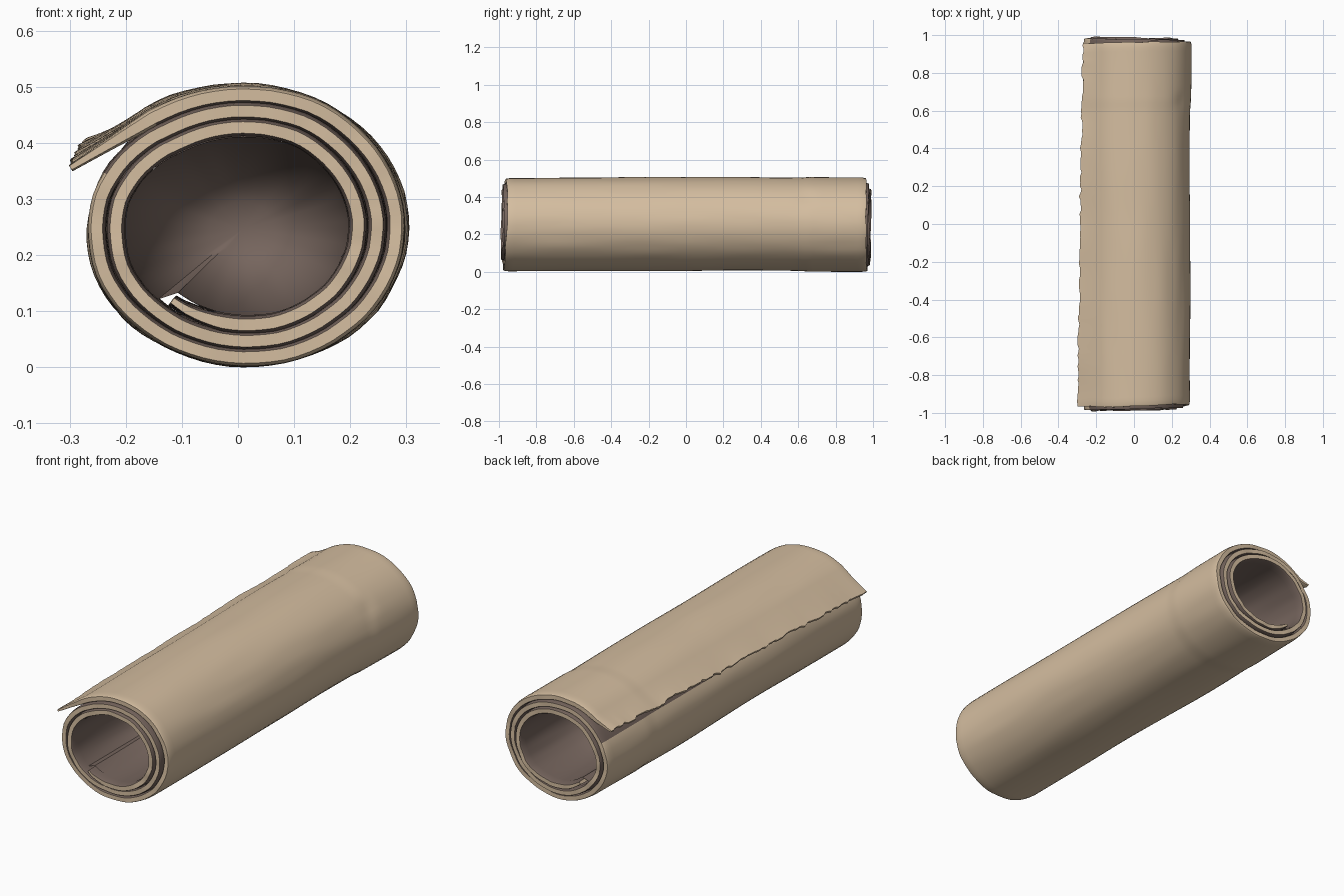
import bpy, bmesh, math
from mathutils import Vector, noise

if "Cube" in bpy.data.objects:
    bpy.data.objects.remove(bpy.data.objects["Cube"])

CX, CZ = 0.009, 0.247             # axis of the roll
A0, A1, SPAN = 230, 1205, 1000    # spiral start, start of loose flap, reference span (degrees)
THICK = 0.031


def material(name, rgb):
    m = bpy.data.materials.new(name)
    m.diffuse_color = (*rgb, 1)
    m.use_nodes = True
    m.node_tree.nodes["Principled BSDF"].inputs["Base Color"].default_value = m.diffuse_color
    return m


tan = material("tan parchment", (0.66, 0.51, 0.35))
brown = material("dark brown inside", (0.18, 0.13, 0.11))


def n3(x, y, z):
    return noise.noise(Vector((x, y, z)))


def spiral(deg, y):
    """Mid-surface point and outward normal (x, z) of the rolled sheet."""
    a, f = math.radians(deg), (deg - A0) / SPAN
    c, s = math.cos(a), math.sin(a)
    w = 0.008 * n3(c * 1.3, s * 1.3, y * 1.5) + 0.002 * n3(c * 5, s * 5, y * 3)
    w += 0.002 * max(-1, min(1, (y - 0.63) / 0.03))                 # faint crease ring
    w -= 0.006 * math.exp(-((y - 0.65) / 0.04) ** 2 - ((deg % 360 - 35) / 10) ** 2)  # dent
    rx, rz = 0.197 + 0.094 * f + w, 0.167 + 0.081 * f + w * 0.7
    n = Vector((rz * c, rx * s)).normalized()
    return Vector((CX + rx * c, CZ + rz * s)), n


def half_length(deg, side):
    """Layer ends are ragged and the inner turns stick out further."""
    f = (deg - A0) / SPAN
    a = math.radians(deg)
    base = 0.982 - 0.024 * f ** 3 - 0.006 * math.cos(a)
    return base + 0.012 * n3(f * 9, side * 3.1, 0.4) + 0.005 * n3(f * 60, side * 7.7, 2.0)


def finish(bm, name, mats):
    me = bpy.data.meshes.new(name)
    bm.to_mesh(me)
    bm.free()
    ob = bpy.data.objects.new(name, me)
    bpy.context.collection.objects.link(ob)
    for m in mats:
        me.materials.append(m)
    bpy.ops.object.select_all(action='DESELECT')
    ob.select_set(True)
    bpy.context.view_layer.objects.active = ob
    bpy.ops.object.shade_smooth_by_angle(angle=math.radians(40))
    return ob


# --- rolled sheet: thick spiral with a loose, torn outer flap ---
ends = [1, 0.997, 0.991, 0.982, 0.97]
rows = [-e for e in ends] + [-0.95 + 0.019 * i for i in range(101)] + ends[::-1]
angles = list(range(A0, A1 + 1, 5))
FLAP = 10
cols = len(angles) + FLAP

bm = bmesh.new()
outer, inner = [], []
for i in range(cols):
    k = max(0, i - len(angles) + 1) / FLAP      # 0 on the roll, 1 at the torn edge
    deg = angles[min(i, len(angles) - 1)]
    ro, ri = [], []
    for t in rows:
        y = t * half_length(deg + k * 35, math.copysign(1, t))
        p, n = spiral(deg, y)
        th = THICK * min(1, 0.66 + 0.34 * math.sqrt((1 - abs(t)) / 0.03))
        if k:
            back = (y + 1) / 2
            length = 0.168 - 0.042 * back + 0.012 * n3(0, y * 9, 5) + 0.012 * n3(3, y * 31, 1)
            p = p + Vector((-n.y, n.x)) * length * k
            p.y += 0.018 * back * k * k + 0.008 * k * k * n3(1, y * 4, 8)
            th *= 1 - 0.6 * k
        elif i < 6:
            th *= 0.5 + 0.5 * i / 6                # thin inner edge
        a, b = p + n * th / 2, p - n * th / 2
        ro.append(bm.verts.new((a.x, y, a.y)))
        ri.append(bm.verts.new((b.x, y, b.y)))
    outer.append(ro)
    inner.append(ri)

last = len(rows) - 1
for i in range(cols - 1):
    o, p, q, r = outer[i], outer[i + 1], inner[i], inner[i + 1]
    buried = i < len(angles) - 1 and angles[i] < A1 - 330
    for j in range(last):
        f = bm.faces.new((o[j], p[j], p[j + 1], o[j + 1]))
        f.material_index = 1 if buried else 0
        f = bm.faces.new((q[j], q[j + 1], r[j + 1], r[j]))
        f.material_index = 0 if i >= len(angles) - 1 else 1
    bm.faces.new((o[0], q[0], r[0], p[0]))         # front end rim
    bm.faces.new((o[last], p[last], r[last], q[last]))   # back end rim
for i in (0, cols - 1):                            # long edges of the sheet
    for j in range(last):
        bm.faces.new((outer[i][j], outer[i][j + 1], inner[i][j + 1], inner[i][j]))
bmesh.ops.recalc_face_normals(bm, faces=bm.faces)
low = min(v.co.z for v in bm.verts)
for v in bm.verts:
    v.co.z -= low
finish(bm, "rolled_sheet", [tan, brown])

# --- hollow ends: a smooth bowl-shaped bore closing off inside each end ---
for side, name in ((-1, "front_bore"), (1, "back_bore")):
    bm = bmesh.new()
    rings = []
    for u in [i / 20 for i in range(20)]:
        scale = (1 - u ** 2.6) ** 0.6
        y = side * (0.95 - 0.5 * (1 - (1 - u) ** 1.3))
        ring = []
        for d in range(A0, A0 + 360, 5):
            p, n = spiral(d, y)
            p = p - n * (THICK / 2 + 0.001)
            ring.append(bm.verts.new((CX + (p.x - CX) * scale, y, CZ + (p.y - CZ) * scale - low)))
        rings.append(ring)
    tip = bm.verts.new((CX, side * 0.45, CZ - low))
    m = len(rings[0])
    for a, b in zip(rings, rings[1:]):
        for j in range(m):
            bm.faces.new((a[j], a[(j + 1) % m], b[(j + 1) % m], b[j]))
    for j in range(m):
        bm.faces.new((rings[-1][j], rings[-1][(j + 1) % m], tip))
    bm.normal_update()
    mouth = Vector((CX, side * 2, CZ))
    for f in bm.faces:                             # face the open end
        if f.normal.dot(mouth - f.calc_center_median()) < 0:
            f.normal_flip()
    finish(bm, name, [brown])
